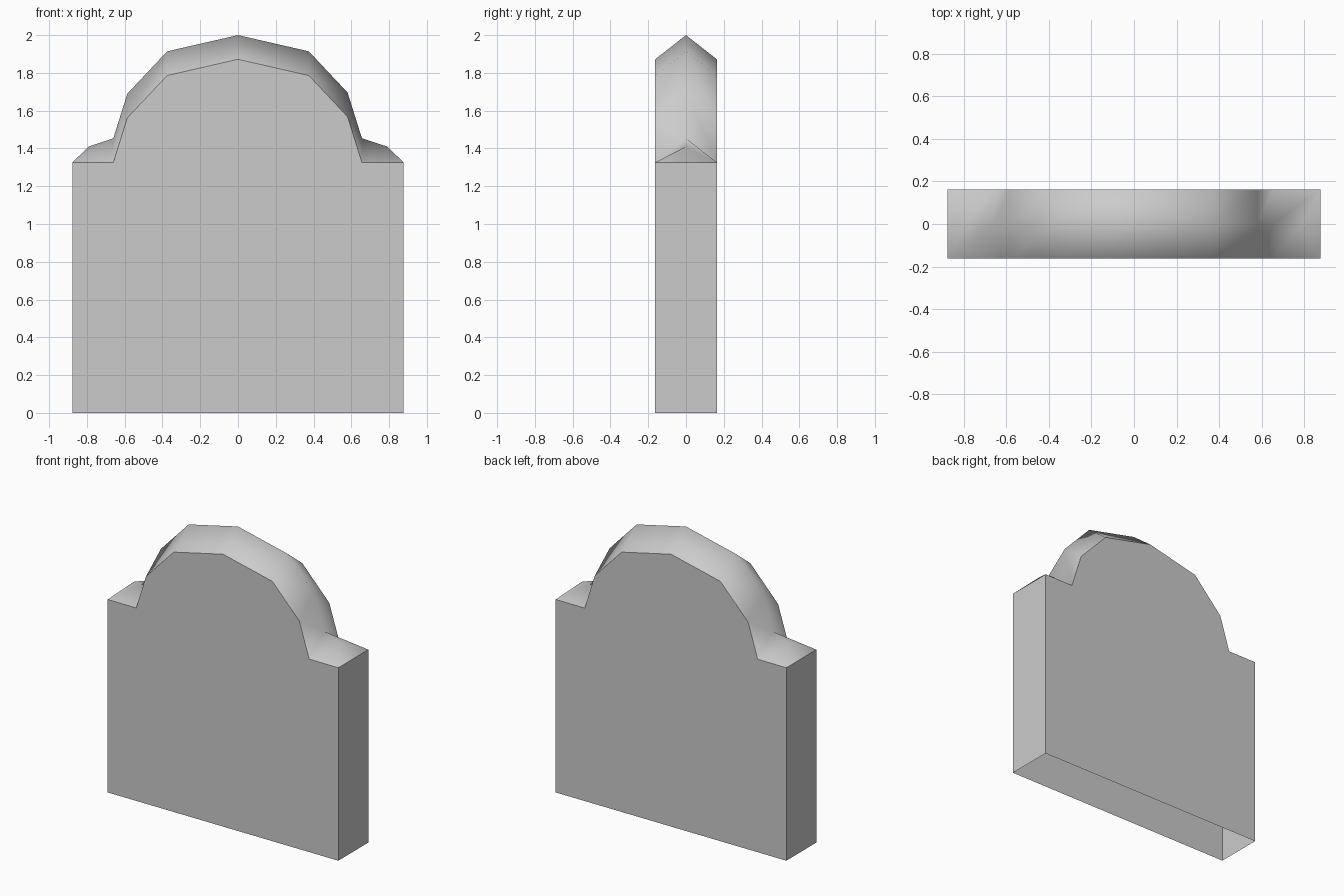
import bpy, bmesh

cube = bpy.data.objects.get("Cube")
if cube:
    bpy.data.objects.remove(cube, do_unlink=True)

HALF_DEPTH = 0.163
RIDGE_RISE = 0.128

stone = bpy.data.materials.new("grey_stone")
stone.use_nodes = True
colour = (0.6, 0.6, 0.6, 1)
stone.diffuse_color = colour
stone.node_tree.nodes["Principled BSDF"].inputs["Base Color"].default_value = colour

# Top outline of the slab, from right shoulder over the arch to left shoulder
outline = [(-0.877, 1.326), (-0.66, 1.326), (-0.586, 1.562), (-0.375, 1.786),
           (0, 1.872),
           (0.375, 1.786), (0.58, 1.568), (0.656, 1.326), (0.877, 1.326)]

# Ridge follows the outline, pulled in to a hip at each end
ridge_line = [(x, z + RIDGE_RISE) for x, z in outline]
ridge_line[0] = (-0.79, 1.41)
ridge_line[-1] = (0.79, 1.41)

bm = bmesh.new()


def row(points, y):
    return [bm.verts.new((x, y, z)) for x, z in points]


front = row(outline, -HALF_DEPTH)
ridge = row(ridge_line, 0)
back = row(outline, HALF_DEPTH)
ends = [(outline[0][0], 0), (outline[-1][0], 0)]
front_base = row(ends, -HALF_DEPTH)
back_base = row(ends, HALF_DEPTH)

# Front, back and end walls; the underside is open
walls = [bm.faces.new([front_base[1]] + front[::-1] + [front_base[0]]),
         bm.faces.new([back_base[0]] + back + [back_base[1]])]
for i, k in ((0, 0), (1, -1)):
    walls.append(bm.faces.new((front_base[i], front[k], back[k], back_base[i])))

# Pitched coping with hipped ends
coping = []
for i in range(len(outline) - 1):
    coping.append(bm.faces.new((front[i], front[i + 1], ridge[i + 1], ridge[i])))
    coping.append(bm.faces.new((ridge[i], ridge[i + 1], back[i + 1], back[i])))
for k in (0, -1):
    coping.append(bm.faces.new((front[k], ridge[k], back[k])))

bmesh.ops.recalc_face_normals(bm, faces=bm.faces[:])

# Coping is smooth, walls are flat with crisp borders
for face in coping:
    face.smooth = True
for face in walls:
    face.smooth = False
    for edge in face.edges:
        edge.smooth = False

mesh = bpy.data.meshes.new("arched_slab")
bm.to_mesh(mesh)
bm.free()
mesh.materials.append(stone)
slab = bpy.data.objects.new("arched_slab", mesh)
bpy.context.collection.objects.link(slab)
